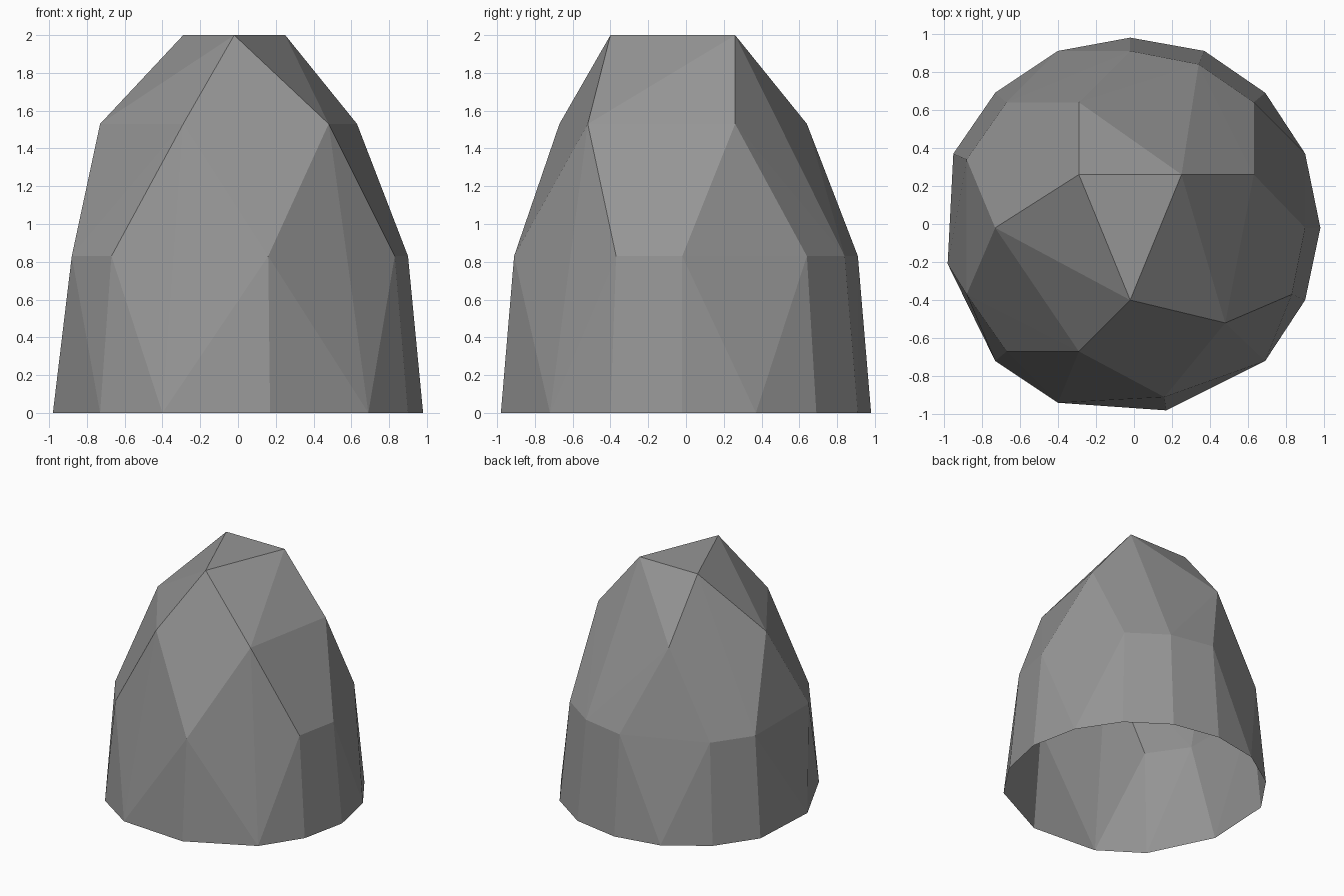
import bpy
import bmesh

default = bpy.data.objects.get("Cube")
if default:
    bpy.data.objects.remove(default, do_unlink=True)

# Matte stone colour
stone = bpy.data.materials.new("stone_grey")
stone.use_nodes = True
grey = (0.3, 0.3, 0.3, 1.0)
stone.diffuse_color = grey
stone.node_tree.nodes["Principled BSDF"].inputs["Base Color"].default_value = grey

# Irregular horizontal outlines of the boulder, keyed by height
outlines = {
    0.0: [(-0.02, 0.98), (0.37, 0.91), (0.69, 0.69), (0.9, 0.37), (0.98, -0.02),
          (0.9, -0.4), (0.69, -0.72), (0.17, -0.98), (-0.4, -0.94), (-0.73, -0.72),
          (-0.98, -0.21), (-0.95, 0.37), (-0.73, 0.69), (-0.4, 0.91)],
    0.83: [(0.9, -0.02), (0.63, 0.64), (0.34, 0.84), (-0.02, 0.91), (-0.67, 0.64),
           (-0.88, 0.34), (-0.88, -0.37), (-0.67, -0.67), (0.16, -0.91), (0.83, -0.37)],
    1.53: [(0.63, 0.26), (0.48, -0.52), (-0.29, -0.67), (-0.73, -0.02), (-0.29, 0.64)],
    2.0: [(-0.29, 0.26), (0.25, 0.26), (-0.02, -0.4)],
}

# Wrap the outlines in a faceted shell
bm = bmesh.new()
for height, outline in outlines.items():
    for x, y in outline:
        bm.verts.new((x, y, height))
bmesh.ops.convex_hull(bm, input=bm.verts[:])
bmesh.ops.recalc_face_normals(bm, faces=bm.faces[:])

# Leave the underside open
underside = [f for f in bm.faces if all(v.co.z < 0.01 for v in f.verts)]
bmesh.ops.delete(bm, geom=underside, context='FACES')
loose = [v for v in bm.verts if not v.link_faces]
bmesh.ops.delete(bm, geom=loose, context='VERTS')

mesh = bpy.data.meshes.new("boulder")
bm.to_mesh(mesh)
bm.free()
mesh.materials.append(stone)
boulder = bpy.data.objects.new("boulder", mesh)
bpy.context.collection.objects.link(boulder)
